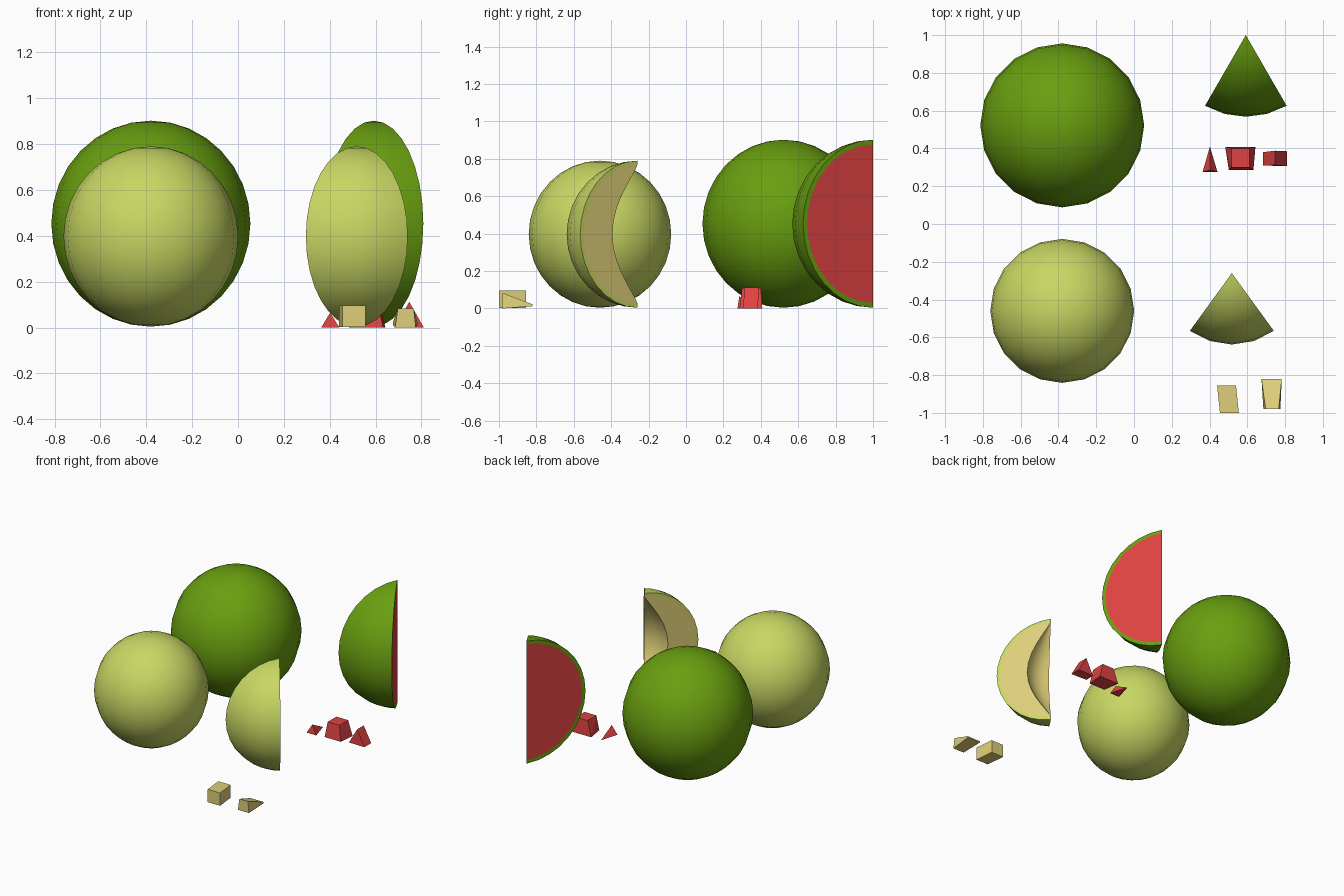
import bpy, bmesh, math
from mathutils import Vector

if "Cube" in bpy.data.objects:
    bpy.data.objects.remove(bpy.data.objects["Cube"])


def material(name, rgb):
    m = bpy.data.materials.new(name)
    m.diffuse_color = (*rgb, 1)
    m.use_nodes = True
    m.node_tree.nodes["Principled BSDF"].inputs["Base Color"].default_value = m.diffuse_color
    return m


GREEN = material("dark green rind", (0.140, 0.345, 0.005))
PALE = material("pale green rind", (0.58, 0.68, 0.125))
RED = material("red flesh", (0.74, 0.055, 0.055))
CREAM = material("cream flesh", (0.73, 0.62, 0.19))


def finish(name, bm, mats, smooth=True):
    bmesh.ops.recalc_face_normals(bm, faces=bm.faces)
    me = bpy.data.meshes.new(name)
    bm.to_mesh(me)
    bm.free()
    ob = bpy.data.objects.new(name, me)
    bpy.context.collection.objects.link(ob)
    for m in mats:
        me.materials.append(m)
    if smooth:
        bpy.ops.object.select_all(action='DESELECT')
        ob.select_set(True)
        bpy.context.view_layer.objects.active = ob
        bpy.ops.object.shade_smooth_by_angle(angle=math.radians(40))
    return ob


def whole(name, centre, radius, height, mat):
    bm = bmesh.new()
    bmesh.ops.create_uvsphere(bm, u_segments=20, v_segments=16, radius=1)
    for v in bm.verts:
        v.co = Vector((v.co.x * radius, v.co.y * radius, v.co.z * height)) + Vector(centre)
    finish(name, bm, [mat])


def wedge(name, centre, radius, height, half, rind, core, mats):
    """Fruit wedge pointing to +y; core is the radius of the scooped hollow."""
    rows, cols = 16, 4
    bm = bmesh.new()
    cx, cy, cz = centre

    def vert(r, z, j):
        a = math.radians(-half + 2 * half * j / cols)
        return bm.verts.new((cx + r * math.sin(a), cy - r * math.cos(a), cz + z))

    skin, line, hollow = [], [], []
    for i in range(rows + 1):
        t = math.pi * i / rows
        s, c = abs(math.sin(t)), math.cos(t)
        skin.append([vert(radius * s, height * c, j) for j in range(cols + 1)])
        line.append([vert((radius - rind) * s, (height - rind) * c, j) for j in (0, cols)])
        hollow.append([vert(core * s ** 2.5, (height - rind) * c, j) for j in range(cols + 1)])

    def quad(a, b, c, d, index):
        bm.faces.new((a, b, c, d)).material_index = index

    for i in range(rows):
        k = i + 1
        for j in range(cols):
            quad(skin[i][j], skin[i][j + 1], skin[k][j + 1], skin[k][j], 0)
            if core:
                quad(hollow[i][j], hollow[i][j + 1], hollow[k][j + 1], hollow[k][j], 1)
        for side, j in ((0, 0), (1, cols)):
            quad(skin[i][j], line[i][side], line[k][side], skin[k][j], 0)
            quad(line[i][side], hollow[i][j], hollow[k][j], line[k][side], 1)
    bmesh.ops.remove_doubles(bm, verts=bm.verts, dist=0.0005)
    bmesh.ops.delete(bm, geom=[v for v in bm.verts if not v.link_faces], context='VERTS')
    finish(name, bm, mats)


def chunk(name, points, mat):
    bm = bmesh.new()
    for p in points:
        bm.verts.new(p)
    bmesh.ops.convex_hull(bm, input=bm.verts)
    bmesh.ops.dissolve_limit(bm, angle_limit=0.02, verts=bm.verts, edges=bm.edges)
    finish(name, bm, [mat], smooth=False)


# Whole fruits
whole("whole_watermelon", (-0.38, 0.522, 0.453), 0.434, 0.449, GREEN)
whole("whole_melon", (-0.38, -0.46, 0.397), 0.381, 0.393, PALE)

# Cut wedges
wedge("watermelon_slice", (0.592, 1.0, 0.453), 0.432, 0.449, 30, 0.026, 0, [GREEN, RED])
wedge("melon_slice", (0.518, -0.26, 0.397), 0.378, 0.393, 36, 0.022, 0.165, [PALE, CREAM])

# Red pieces
chunk("red_tip_piece", [(0.363, 0.275, 0), (0.442, 0.275, 0), (0.402, 0.285, 0.065),
                        (0.402, 0.41, 0), (0.385, 0.35, 0), (0.420, 0.35, 0)], RED)
chunk("red_block_piece", [(0.483, 0.408, 0), (0.643, 0.408, 0), (0.632, 0.286, 0), (0.502, 0.286, 0),
                          (0.517, 0.400, 0.11), (0.612, 0.400, 0.11),
                          (0.612, 0.300, 0.11), (0.517, 0.300, 0.11)], RED)
chunk("red_wedge_piece", [(0.682, 0.310, 0), (0.682, 0.380, 0), (0.810, 0.306, 0), (0.810, 0.385, 0),
                          (0.747, 0.312, 0.112), (0.747, 0.388, 0.112)], RED)

# Cream pieces
chunk("cream_block_piece", [(x + dx, y, z) for x in (0.44, 0.54) for z in (0.002, 0.096)
                            for dx, y in ((0, -0.856), (0.015, -1.0))], CREAM)
chunk("cream_wedge_piece", [(0.685, -0.98, 0), (0.775, -0.98, 0), (0.697, -0.98, 0.083),
                            (0.766, -0.98, 0.083), (0.675, -0.82, 0.012), (0.782, -0.82, 0.012),
                            (0.675, -0.82, 0.022), (0.782, -0.82, 0.022)], CREAM)
